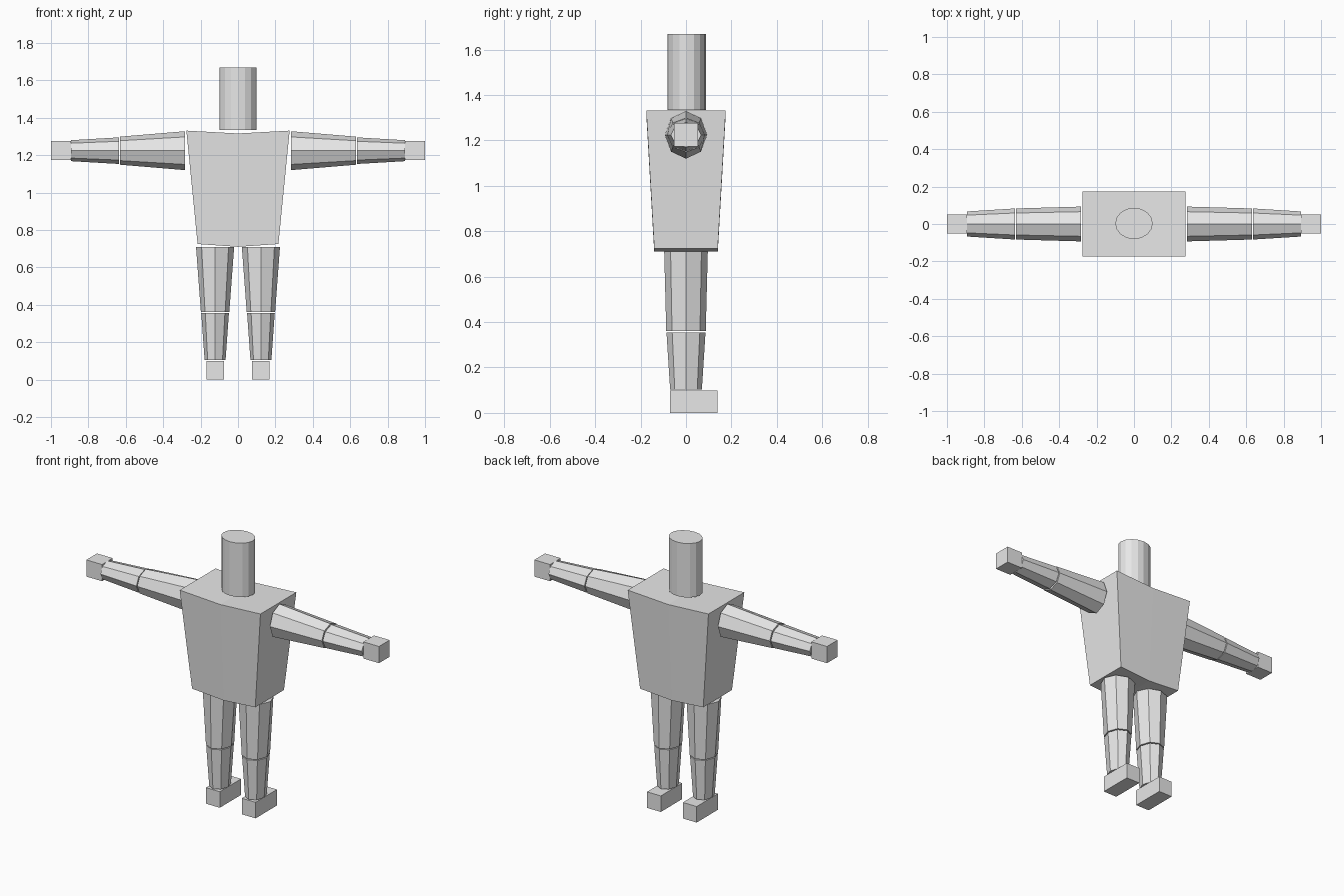
import bpy, bmesh, math
from mathutils import Vector

if "Cube" in bpy.data.objects:
    bpy.data.objects.remove(bpy.data.objects["Cube"])

grey = bpy.data.materials.new("light grey")
grey.use_nodes = True
grey.diffuse_color = (0.8, 0.8, 0.8, 1)
grey.node_tree.nodes["Principled BSDF"].inputs["Base Color"].default_value = (0.8, 0.8, 0.8, 1)


def finish(name, bm):
    bmesh.ops.recalc_face_normals(bm, faces=bm.faces[:])
    mesh = bpy.data.meshes.new(name)
    bm.to_mesh(mesh)
    bm.free()
    mesh.materials.append(grey)
    obj = bpy.data.objects.new(name, mesh)
    bpy.context.collection.objects.link(obj)


def loft(name, rings):
    """Closed solid through matching rings of points."""
    bm = bmesh.new()
    loops = [[bm.verts.new(p) for p in ring] for ring in rings]
    n = len(loops[0])
    for a, b in zip(loops, loops[1:]):
        for i in range(n):
            j = (i + 1) % n
            bm.faces.new((a[i], a[j], b[j], b[i]))
    bm.faces.new(loops[0])
    bm.faces.new(loops[-1])
    finish(name, bm)


def ellipse(center, u, v, sides):
    """Ring of points around center with half-axes u and v."""
    c, u, v = Vector(center), Vector(u), Vector(v)
    angles = [2 * math.pi * i / sides for i in range(sides)]
    return [c + u * math.cos(a) + v * math.sin(a) for a in angles]


def box(name, lo, hi):
    bm = bmesh.new()
    bmesh.ops.create_cube(bm, size=1)
    lo, hi = Vector(lo), Vector(hi)
    for v in bm.verts:
        v.co = (lo + hi) / 2 + v.co * (hi - lo)
    finish(name, bm)


# Head: elliptical cylinder
loft("head", [ellipse((0, 0.003, z), (0.1, 0, 0), (0, 0.084, 0), 16)
              for z in (1.335, 1.668)])

# Torso: tapered block, its top and bottom dipping along the middle
outline = [(-0.216, 0.725, 0.14), (0, 0.71, 0.14), (0.216, 0.725, 0.14),
           (0.276, 1.331, 0.175), (0, 1.316, 0.175), (-0.276, 1.331, 0.175)]
bm = bmesh.new()
front = [bm.verts.new((x, -y, z)) for x, z, y in outline]
back = [bm.verts.new((x, y, z)) for x, z, y in outline]
for side in (front, back):
    bm.faces.new((side[0], side[1], side[4], side[5]))
    bm.faces.new((side[1], side[2], side[3], side[4]))
for i in range(6):
    j = (i + 1) % 6
    bm.faces.new((front[i], front[j], back[j], back[i]))
finish("torso", bm)

# Limb segments as (position, half width, half depth) at both ends
arm_parts = {"upper_arm": ((0.283, 0.093, 0.104), (0.631, 0.083, 0.075)),
             "forearm": ((0.637, 0.083, 0.071), (0.893, 0.067, 0.056))}
leg_parts = {"thigh": ((0.71, 0.102, 0.096), (0.361, 0.076, 0.087)),
             "shin": ((0.355, 0.074, 0.086), (0.104, 0.056, 0.07))}
ARM_Z, LEG_X = 1.224, 0.1225

for side, s in (("left", 1), ("right", -1)):
    # Arms: eight-sided tapers with a block hand
    for part, ends in arm_parts.items():
        loft(f"{side}_{part}", [ellipse((s * x, 0, ARM_Z), (0, w, 0), (0, 0, h), 8)
                                for x, w, h in ends])
    box(f"{side}_hand", (min(s * 0.893, s), -0.052, 1.174), (max(s * 0.893, s), 0.052, 1.277))

    # Legs: eight-sided tapers with a block foot
    for part, ends in leg_parts.items():
        loft(f"{side}_{part}", [ellipse((s * LEG_X, 0, z), (w, 0, 0), (0, d, 0), 8)
                                for z, w, d in ends])
    box(f"{side}_foot", (s * LEG_X - 0.047, -0.07, 0), (s * LEG_X + 0.047, 0.138, 0.099))
